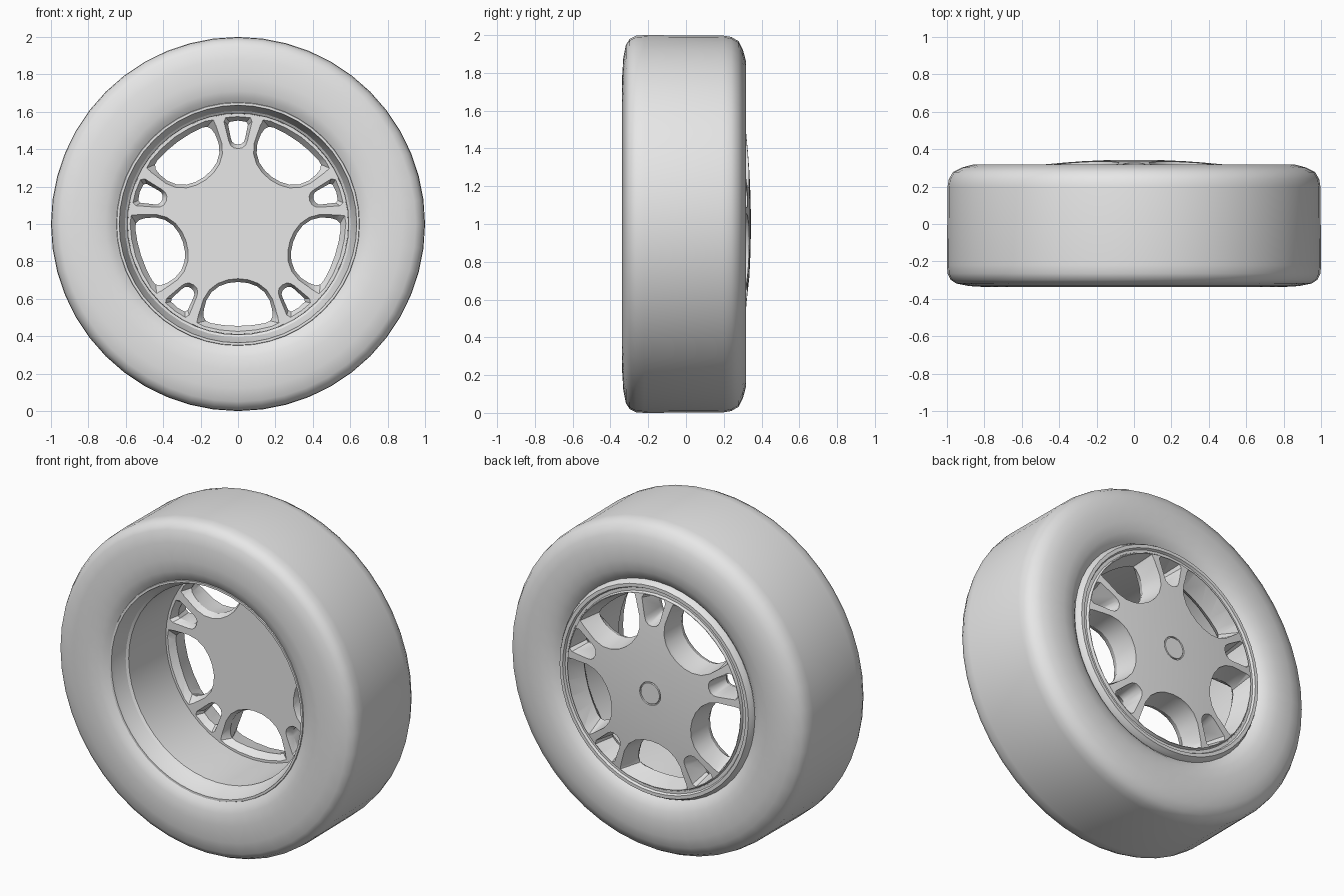
import bpy, bmesh, math

cube = bpy.data.objects.get("Cube")
if cube:
    bpy.data.objects.remove(cube, do_unlink=True)

SEGMENTS = 48
CENTRE_Z = 1.0

grey = bpy.data.materials.new("plain_grey")
grey.use_nodes = True
grey.diffuse_color = (0.8, 0.8, 0.8, 1)
grey.node_tree.nodes["Principled BSDF"].inputs["Base Color"].default_value = (0.8, 0.8, 0.8, 1)


def point(radius, y, angle):
    return (radius * math.cos(angle), y, CENTRE_Z + radius * math.sin(angle))


def finish(bm, name):
    bmesh.ops.remove_doubles(bm, verts=bm.verts, dist=1e-5)
    bmesh.ops.recalc_face_normals(bm, faces=bm.faces)
    mesh = bpy.data.meshes.new(name)
    bm.to_mesh(mesh)
    bm.free()
    mesh.materials.append(grey)
    obj = bpy.data.objects.new(name, mesh)
    bpy.context.collection.objects.link(obj)
    return obj


def activate(obj):
    bpy.ops.object.select_all(action='DESELECT')
    obj.select_set(True)
    bpy.context.view_layer.objects.active = obj


def smooth(obj, degrees):
    activate(obj)
    bpy.ops.object.shade_smooth_by_angle(angle=math.radians(degrees))


def lathe(name, profile, closed=True):
    """Spin a (radius, y) profile about the axle."""
    bm = bmesh.new()
    verts = [bm.verts.new(point(r, y, 0)) for r, y in profile]
    pairs = list(zip(verts, verts[1:]))
    if closed:
        pairs.append((verts[-1], verts[0]))
    edges = [bm.edges.new(p) for p in pairs]
    bmesh.ops.spin(bm, geom=verts + edges, cent=(0, 0, CENTRE_Z), axis=(0, 1, 0),
                   angle=math.tau, steps=SEGMENTS)
    return finish(bm, name)


def add_window(bm, narrow, wide, angle):
    """Loft a cutter that is tightest near the back of the wheel."""
    rings = []
    for half, y in ((wide, 0.10), (wide, 0.145), (narrow, 0.19), (wide, 0.31), (wide, 0.40)):
        outline = half + [(u, -v) for u, v in half[-2:0:-1]]
        rings.append([bm.verts.new(point(math.hypot(u, v), y, angle + math.atan2(v, u)))
                      for u, v in outline])
    n = len(rings[0])
    for a, b in zip(rings, rings[1:]):
        for i in range(n):
            j = (i + 1) % n
            bm.faces.new((a[i], a[j], b[j], b[i]))
    bm.faces.new(rings[0])
    bm.faces.new(rings[-1])


# Tyre with rounded shoulders and sidewalls
tyre = lathe("tyre", [
    (0.65, -0.30), (0.675, -0.317), (0.71, -0.33), (0.78, -0.338), (0.88, -0.332),
    (0.95, -0.318), (0.98, -0.298), (0.997, -0.265), (1.0, -0.22), (0.997, 0.20),
    (0.99, 0.24), (0.968, 0.278), (0.92, 0.302), (0.86, 0.318), (0.77, 0.318),
    (0.71, 0.308), (0.67, 0.288), (0.65, 0.27)])
smooth(tyre, 45)

# Rim barrel with a lip on both sides
rim = lathe("rim_barrel", [
    (0.655, -0.29), (0.648, -0.305), (0.635, -0.305), (0.63, -0.28), (0.605, -0.21),
    (0.592, -0.20), (0.588, 0.26), (0.59, 0.292), (0.605, 0.292), (0.612, 0.306),
    (0.632, 0.306), (0.642, 0.29), (0.655, 0.26)])
smooth(rim, 30)

# Domed spoke disc with a fine groove around the centre cap
disc = lathe("spoke_disc", [
    (0, 0.343), (0.062, 0.343), (0.064, 0.336), (0.068, 0.336), (0.07, 0.343),
    (0.16, 0.341), (0.27, 0.336), (0.38, 0.328), (0.49, 0.318), (0.58, 0.307),
    (0.586, 0.29), (0.60, 0.29), (0.60, 0.15), (0, 0.15)], closed=False)

# Five large windows and five slots between paired spokes
large_narrow = [(0.31, 0), (0.315, 0.05), (0.332, 0.10), (0.365, 0.142), (0.41, 0.17),
                (0.46, 0.183), (0.495, 0.184), (0.518, 0.172), (0.53, 0.145),
                (0.541, 0.075), (0.545, 0)]
large_wide = [(0.29, 0), (0.296, 0.055), (0.315, 0.108), (0.35, 0.154), (0.40, 0.186),
              (0.46, 0.205), (0.50, 0.218), (0.53, 0.225), (0.55, 0.185),
              (0.57, 0.095), (0.578, 0)]
slot_narrow = [(0.425, 0), (0.429, 0.018), (0.44, 0.032), (0.46, 0.039), (0.53, 0.053),
               (0.546, 0.045), (0.553, 0)]
slot_wide = [(0.40, 0), (0.405, 0.025), (0.42, 0.042), (0.445, 0.052), (0.55, 0.078),
             (0.572, 0.068), (0.577, 0)]

bm = bmesh.new()
for i in range(5):
    turn = math.tau * i / 5
    add_window(bm, large_narrow, large_wide, turn - math.pi / 2)
    add_window(bm, slot_narrow, slot_wide, turn + math.pi / 2)
cutter = finish(bm, "window_cutter")
cutter.hide_render = True

cut = disc.modifiers.new("windows", 'BOOLEAN')
cut.operation = 'DIFFERENCE'
cut.solver = 'EXACT'
cut.object = cutter
activate(disc)
bpy.ops.object.modifier_apply(modifier=cut.name)
bpy.data.objects.remove(cutter, do_unlink=True)
smooth(disc, 30)
